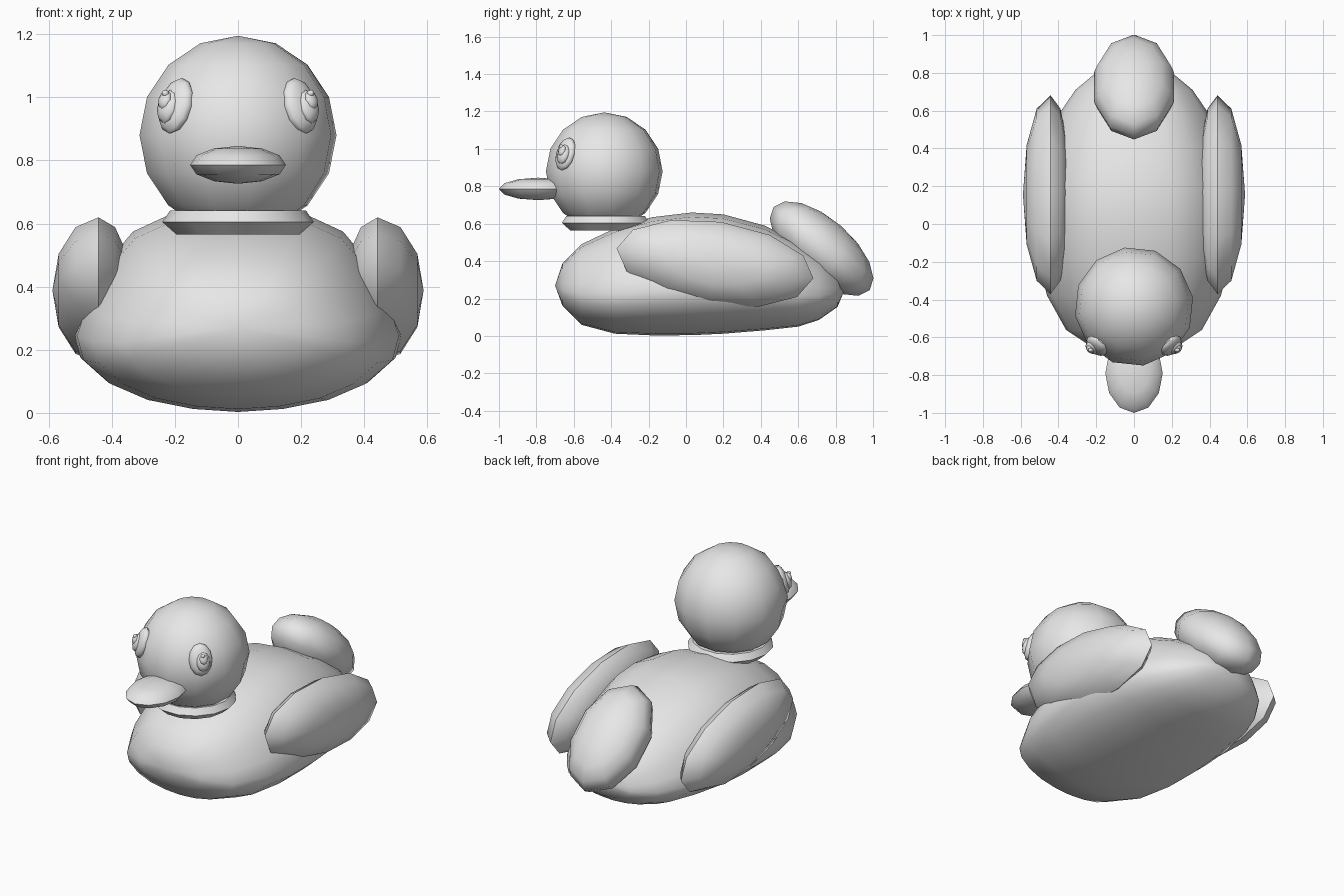
import bpy, bmesh, math
from mathutils import Matrix, Vector

cube = bpy.data.objects.get("Cube")
if cube:
    bpy.data.objects.remove(cube, do_unlink=True)

grey = bpy.data.materials.new("plain_grey")
grey.use_nodes = True
grey.diffuse_color = (0.8, 0.8, 0.8, 1)
grey.node_tree.nodes["Principled BSDF"].inputs["Base Color"].default_value = (0.8, 0.8, 0.8, 1)


def finish(name, bm, sharp=50):
    bmesh.ops.recalc_face_normals(bm, faces=bm.faces)
    mesh = bpy.data.meshes.new(name)
    bm.to_mesh(mesh)
    bm.free()
    mesh.materials.append(grey)
    obj = bpy.data.objects.new(name, mesh)
    bpy.context.collection.objects.link(obj)
    bpy.ops.object.select_all(action='DESELECT')
    obj.select_set(True)
    bpy.context.view_layer.objects.active = obj
    bpy.ops.object.shade_smooth_by_angle(angle=math.radians(sharp))
    return obj


def ellipsoid(name, centre, radii, turn=Matrix(), segs=12, rings=8, under=1.0, side=1, sharp=50):
    """Low-poly ellipsoid; 'under' flattens its lower half, side -1 mirrors it."""
    bm = bmesh.new()
    bmesh.ops.create_uvsphere(bm, u_segments=segs, v_segments=rings, radius=1)
    for v in bm.verts:
        if v.co.z < 0:
            v.co.z *= under
    place = Matrix.Translation(centre) @ turn @ Matrix.Diagonal((*radii, 1))
    bm.transform(Matrix.Diagonal((side, 1, 1, 1)) @ place)
    return finish(name, bm, sharp)


def loft(name, loops, tip_a, tip_b, sharp):
    """Skin closed loops of points and close both ends on a tip."""
    bm = bmesh.new()
    rows = [[bm.verts.new(p) for p in loop] for loop in loops]
    n = len(rows[0])
    for a, b in zip(rows, rows[1:]):
        for i in range(n):
            bm.faces.new((a[i], a[(i + 1) % n], b[(i + 1) % n], b[i]))
    for row, tip in ((rows[0], tip_a), (rows[-1], tip_b)):
        t = bm.verts.new(tip)
        for i in range(n):
            bm.faces.new((row[i], row[(i + 1) % n], t))
    return finish(name, bm, sharp)


# Body: pear-shaped section carried from breast to rump
half = [(0, 1), (.38, .965), (.64, .87), (.81, .71), (.94, .53), (1, .38),
        (.96, .26), (.79, .14), (.56, .06), (.28, .015), (0, 0)]
section = half + [(-x, t) for x, t in half[-2:0:-1]]
stations = [  # y, half width, bottom, top
    (-.66, .21, .16, .39), (-.56, .36, .06, .49), (-.38, .46, .012, .575),
    (-.18, .51, .003, .635), (.03, .52, .004, .66), (.2, .51, .012, .65),
    (.42, .46, .03, .59), (.6, .385, .05, .5), (.71, .31, .085, .43), (.81, .19, .155, .34)]
loops = [[(w * x, y, lo + (hi - lo) * t) for x, t in section] for y, w, lo, hi in stations]
loft("body", loops, (0, -.70, .27), (0, .85, .25), 60)

# Neck ring: shallow turned collar
rings = [(.195, .565), (.24, .605), (.215, .642)]
loops = [[(r * math.cos(k * math.tau / 14), -.43 + r * math.sin(k * math.tau / 14), z)
          for k in range(14)] for r, z in rings]
loft("neck_ring", loops, (0, -.43, .565), (0, -.43, .642), 30)

# Head
head_centre = Vector((0, -.437, .88))
ellipsoid("head", head_centre, (.316, .316, .315), Matrix.Rotation(math.radians(9), 4, 'Z'))

# Beak: flat lens with a seam round the middle
ellipsoid("beak", (0, -.79, .786), (.152, .21, .06), segs=12, rings=6, sharp=40)

# Tail: broad lobe sloping down over the rump
ellipsoid("tail", (0, .725, .467), (.222, .34, .16), Matrix.Rotation(math.radians(-41), 4, 'X'),
          segs=10, rings=8)

# Wings and eyes on both sides
wing_turn = Matrix.Rotation(math.radians(-8.6), 4, 'X') @ Matrix.Rotation(math.pi / 2, 4, 'Y')
outward = Vector((.656, -.689, .31)).normalized()
across = Vector((0, 0, 1)).cross(outward).normalized()
up = outward.cross(across)
eye_turn = Matrix((across, up, outward)).transposed().to_4x4()
eye = head_centre + outward * .3
for label, side in (("left", 1), ("right", -1)):
    ellipsoid(label + "_wing", (.442, .155, .388), (.224, .532, .146), wing_turn,
              segs=12, rings=6, under=.72, side=side)
    ellipsoid(label + "_eye", eye, (.066, .092, .034), eye_turn, side=side)
    ellipsoid(label + "_iris", eye + outward * .024 + across * .01 - up * .01,
              (.04, .056, .025), eye_turn, segs=10, rings=6, side=side)
    ellipsoid(label + "_pupil", eye + outward * .042 + across * .012 + up * .005,
              (.024, .032, .016), eye_turn, segs=8, rings=6, side=side)
    ellipsoid(label + "_eye_highlight", eye + outward * .05 + across * .008 + up * .025,
              (.012, .012, .012), eye_turn, segs=8, rings=6, side=side)
